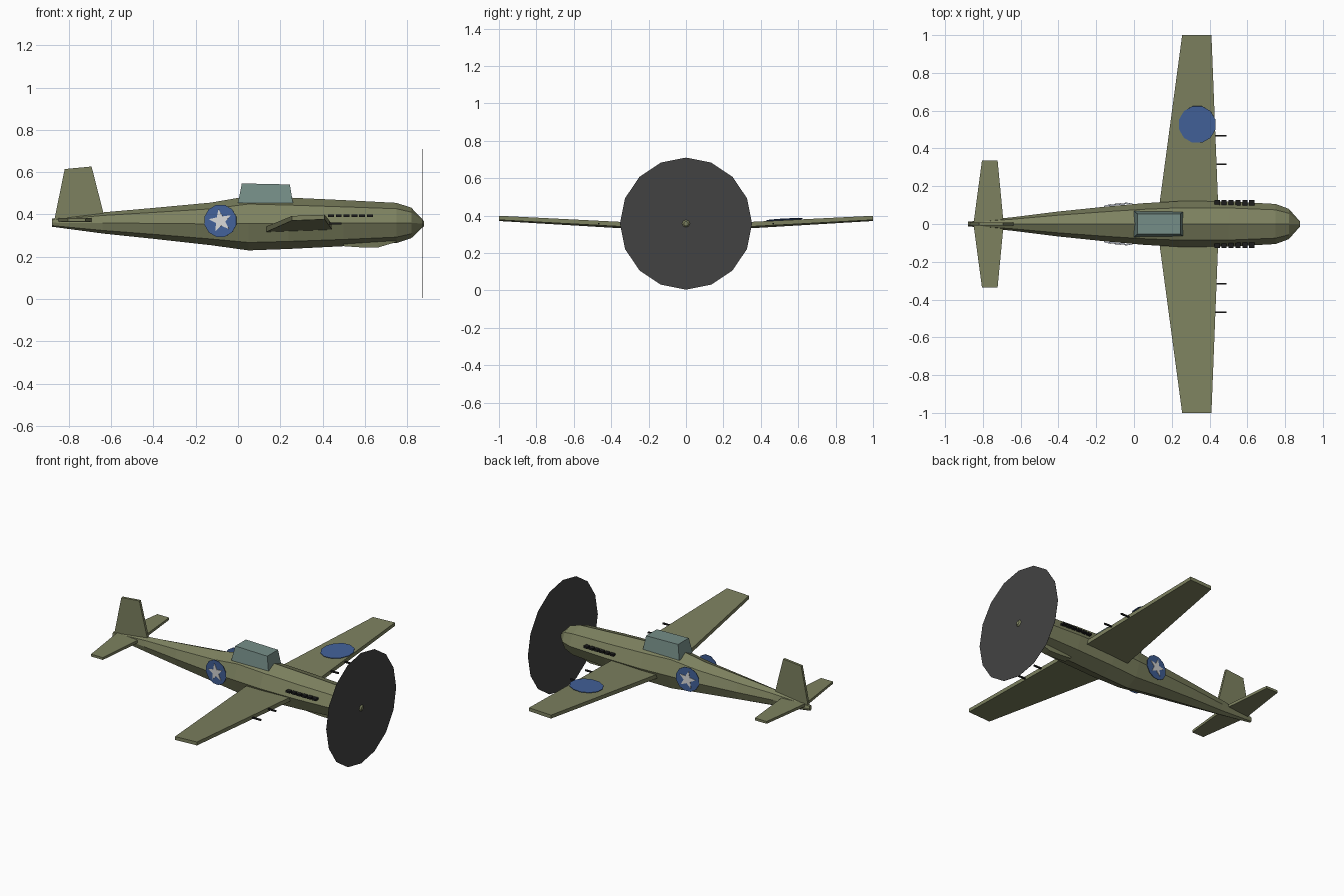
import bpy, bmesh, math
from mathutils import Matrix, Vector

cube = bpy.data.objects.get("Cube")
if cube:
    bpy.data.objects.remove(cube, do_unlink=True)


def material(name, r, g, b):
    m = bpy.data.materials.new(name)
    m.use_nodes = True
    m.diffuse_color = (r, g, b, 1)
    m.node_tree.nodes["Principled BSDF"].inputs["Base Color"].default_value = (r, g, b, 1)
    return m


OLIVE = material("olive_paint", 0.205, 0.22, 0.115)
GLASS = material("canopy_glass", 0.18, 0.27, 0.245)
BLUE = material("roundel_blue", 0.055, 0.12, 0.32)
WHITE = material("star_white", 0.68, 0.68, 0.68)
GREY = material("propeller_grey", 0.055, 0.055, 0.055)
BLACK = material("gun_black", 0.012, 0.012, 0.012)


def finish(name, bm, mat):
    bmesh.ops.recalc_face_normals(bm, faces=bm.faces[:])
    me = bpy.data.meshes.new(name)
    bm.to_mesh(me)
    bm.free()
    me.materials.append(mat)
    ob = bpy.data.objects.new(name, me)
    bpy.context.scene.collection.objects.link(ob)
    return ob


def loft(name, rings, mat):
    """Skin a run of equal-sized rings and cap both ends."""
    bm = bmesh.new()
    loops = [[bm.verts.new(p) for p in ring] for ring in rings]
    n = len(loops[0])
    for a, b in zip(loops, loops[1:]):
        for i in range(n):
            j = (i + 1) % n
            bm.faces.new((a[i], a[j], b[j], b[i]))
    bm.faces.new(loops[0])
    bm.faces.new(loops[-1])
    return finish(name, bm, mat)


def plate(name, outline, matrix, mat, thickness=0.0):
    """Flat outline in local XY, placed by a matrix."""
    bm = bmesh.new()
    face = bm.faces.new([bm.verts.new((x, y, 0)) for x, y in outline])
    if thickness:
        out = bmesh.ops.extrude_face_region(bm, geom=[face])["geom"]
        verts = [v for v in out if isinstance(v, bmesh.types.BMVert)]
        bmesh.ops.translate(bm, verts=verts, vec=(0, 0, thickness))
    bm.transform(matrix)
    return finish(name, bm, mat)


def box(name, centre, size, mat):
    bm = bmesh.new()
    bmesh.ops.create_cube(bm, size=1)
    bm.transform(Matrix.Translation(centre) @ Matrix.Diagonal((*size, 1)))
    return finish(name, bm, mat)


def circle(radius, sides, start=0.0):
    return [(radius * math.cos(start + math.tau * i / sides),
             radius * math.sin(start + math.tau * i / sides)) for i in range(sides)]


def star(radius, turn):
    return [((radius if i % 2 == 0 else radius * 0.42) * math.cos(turn + math.pi * i / 5),
             (radius if i % 2 == 0 else radius * 0.42) * math.sin(turn + math.pi * i / 5))
            for i in range(10)]


# Fuselage: eight-sided sections as x, half width, top, bottom
sections = [(-0.88, 0.012, 0.38, 0.342), (-0.64, 0.036, 0.41, 0.31),
            (-0.4, 0.066, 0.431, 0.285), (-0.13, 0.094, 0.456, 0.255),
            (0.05, 0.11, 0.487, 0.23), (0.24, 0.121, 0.48, 0.237),
            (0.5, 0.12, 0.468, 0.25), (0.75, 0.106, 0.455, 0.265),
            (0.82, 0.08, 0.432, 0.288), (0.88, 0.012, 0.369, 0.345)]
rings = []
for x, half, top, bottom in sections:
    mid, high = (top + bottom) / 2, (top - bottom) / 2
    rings.append([(x, half * c, mid + high * s) for c, s in circle(1, 8)])
loft("fuselage", rings, OLIVE)

# Chin intake under the nose
loft("chin_intake", [[(x, y, z) for y, z in
                      ((-0.035, 0.3), (0.035, 0.3), (0.025, low), (-0.025, low))]
                     for x, low in ((0.5, 0.25), (0.6, 0.243), (0.66, 0.243), (0.75, 0.27))], OLIVE)

# Canopy
loft("canopy", [
    [(0.0, -0.068, 0.455), (0.26, -0.064, 0.455), (0.26, 0.064, 0.455), (0.0, 0.068, 0.455)],
    [(0.018, -0.054, 0.547), (0.245, -0.054, 0.542), (0.245, 0.054, 0.542), (0.018, 0.054, 0.547)],
], GLASS)

# Tail fin
fin = [(-0.87, 0.37), (-0.82, 0.615), (-0.693, 0.627), (-0.635, 0.4)]
loft("tail_fin", [[(x, y, z) for x, z in fin] for y in (-0.008, 0.008)], OLIVE)


def surface_ring(y, back, front, z_back, z_front, thick):
    return [(back, y, z_back), (front, y, z_front),
            (front, y, z_front + thick), (back, y, z_back + thick)]


for side, label in ((1, "left_hand"), (-1, "right_hand")):
    # Wings with dihedral and tailplane
    loft(label + "_wing", [surface_ring(side * 0.04, 0.126, 0.448, 0.314, 0.325, 0.026),
                           surface_ring(side, 0.255, 0.41, 0.371, 0.377, 0.022)], OLIVE)
    loft(label + "_tailplane", [surface_ring(0, -0.85, -0.69, 0.365, 0.365, 0.018),
                                surface_ring(side * 0.335, -0.805, -0.722, 0.367, 0.367, 0.015)], OLIVE)

    # Wing guns
    for k, y in enumerate((0.317, 0.467)):
        box(f"{label}_gun_{k + 1}", (0.45, side * y, 0.357), (0.08, 0.009, 0.009), BLACK)

    # Exhaust stubs
    for k in range(6):
        box(f"{label}_exhaust_{k + 1}", (0.44 + 0.0368 * k, side * 0.112, 0.393),
            (0.028, 0.03, 0.012), BLACK)

    # Fuselage roundel and star, angled along the tapering flank
    along = Vector((1, side * 0.1, 0)).normalized()
    up = Vector((0, 0, 1))
    out = Vector((-side * 0.1 * side * side, 1, 0)).normalized() * side
    for name, outline, y, mat in (("roundel", circle(0.078, 12, math.pi / 12), 0.101, BLUE),
                                  ("star", star(0.056, math.radians(100)), 0.106, WHITE)):
        frame = Matrix((along, up, out)).transposed().to_4x4()
        place = Matrix.Translation((-0.083, side * y, 0.37)) @ frame
        plate(f"{label}_{name}", outline, place, mat, 0.003)

# Wing roundel, lying on the upper skin
tilt = Matrix.Rotation(math.atan(0.055), 4, "X") @ Matrix.Rotation(-0.045, 4, "Y")
plate("wing_roundel", circle(0.1, 12, math.pi / 12),
      Matrix.Translation((0.335, 0.527, 0.377)) @ tilt, BLUE, 0.003)

# Spinning propeller disc
plate("propeller_disc", circle(0.353, 16),
      Matrix.Translation((0.871, 0, 0.357)) @ Matrix.Rotation(math.pi / 2, 4, "Y"), GREY, 0.001)
